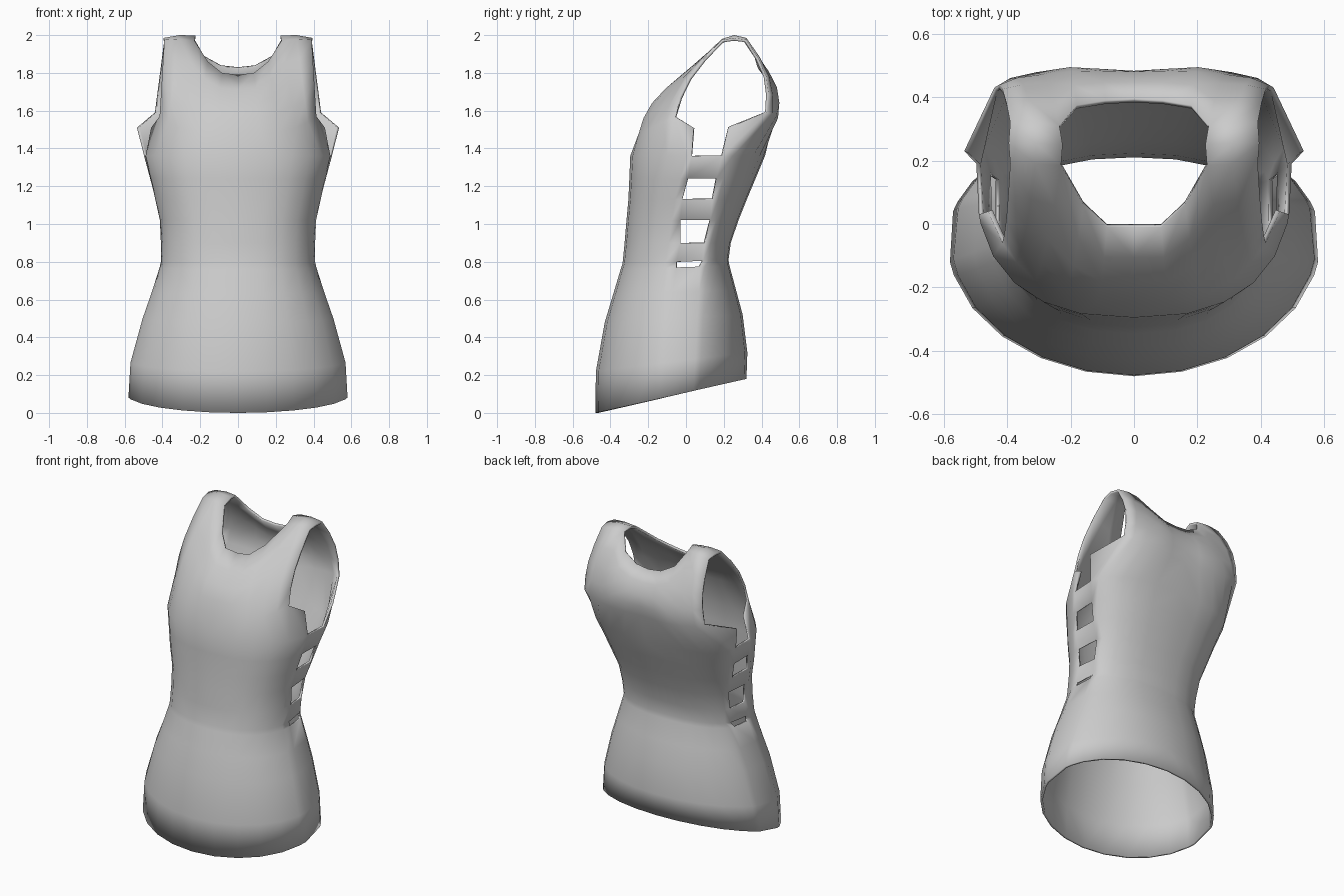
import bpy, bmesh, math
from mathutils import Vector

if "Cube" in bpy.data.objects:
    bpy.data.objects.remove(bpy.data.objects["Cube"])

ANG = [0, 15, 30, 45, 60, 75]

# Body rings: z front, z back, y front, y back, half width, widest y, slit front y, slit back y, roundness
ROWS = [
    (0.00, 0.18, -.480, .320, .588, -.05, -.12, .04, 2.0),
    (0.22, 0.32, -.477, .325, .575, -.05, -.11, .05, 2.0),
    (0.48, 0.52, -.430, .300, .510, -.03, -.09, .06, 2.1),
    (0.63, 0.65, -.385, .265, .460, -.01, -.07, .07, 2.2),
    (0.76, 0.78, -.346, .230, .417, 0.00, -.05, .07, 2.3),
    (0.79, 0.81, -.336, .225, .410, 0.00, -.05, .09, 2.4),
    (0.90, 0.90, -.325, .237, .410, 0.02, -.03, .10, 2.4),
    (1.02, 1.02, -.315, .278, .417, 0.04, -.03, .13, 2.4),
    (1.13, 1.13, -.305, .322, .443, 0.07, -.02, .14, 2.5),
    (1.24, 1.24, -.300, .368, .468, 0.11, 0.01, .16, 2.5),
    (1.36, 1.36, -.295, .418, .498, 0.16, 0.03, .19, 2.5),
]
SLITS = {4, 6, 8, 10}

# Chest ring, carrying the lower edge of the armhole
CHEST_F = [(0, -.25, 1.48), (.12, -.25, 1.48), (.22, -.225, 1.49),
           (.31, -.18, 1.51), (.37, -.12, 1.54), (.415, -.06, 1.57)]
CHEST_S = [(.46, .04, 1.51), (.535, .23, 1.51)]
CHEST_B = [(0, .465, 1.55), (.11, .475, 1.55), (.21, .487, 1.56),
           (.31, .478, 1.57), (.39, .46, 1.58), (.44, .43, 1.59)]
# Necklines and strap ends
NECK_F = [(0, -.01, 1.79), (.085, -.01, 1.80), (.16, .06, 1.86),
          (.23, .185, 1.97), (.31, .19, 1.98), (.39, .19, 1.975)]
NECK_B = [(0, .395, 1.83), (.09, .39, 1.84), (.18, .375, 1.89),
          (.235, .31, 1.985), (.31, .32, 1.985), (.39, .32, 1.975)]

bm = bmesh.new()


def verts(pts):
    return [bm.verts.new(p) for p in pts]


def bridge(a, b, skip=()):
    for j in range(len(a) - 1):
        if j not in skip:
            bm.faces.new((a[j], a[j + 1], b[j + 1], b[j]))


def ring(zf, zb, yf, yb, w, yw, s0, s1, n):
    """Half cross-section from front centre round the side to back centre."""
    def arc(deg, h):
        a = math.radians(deg)
        return w * math.sin(a) ** (2 / n), yw + h * max(math.cos(a), 0) ** (2 / n)

    def side(y):
        h = (yb - yw) if y > yw else (yw - yf)
        return w * (1 - (abs(y - yw) / h) ** n) ** (1 / n), y

    # side columns are spaced so they never pass the slit edges
    front = [arc(a, yf - yw) for a in ANG]
    back = [arc(a, yb - yw) for a in ANG]
    if front[5][1] > s0 - .03:
        front[5] = side(s0 - .03)
    if back[5][1] < s1 + .03:
        back[5] = side(s1 + .03)
    if back[4][1] < s1 + .05:
        back[4] = side(s1 + .055)
    pts = front + [side(s0), side(s1)] + back[::-1]
    return [(x, y, zf + (zb - zf) * (y - yf) / (yb - yf)) for x, y in pts]


# Body with side slits
rings = [verts(ring(*r)) for r in ROWS]
rings.append(verts(CHEST_F + CHEST_S + CHEST_B[::-1]))
for i in range(len(rings) - 1):
    bridge(rings[i], rings[i + 1], {6} if i in SLITS else ())


def panel(base, top, bow):
    """Upper panel rising from the chest ring to the neckline, bowed outward."""
    prev = base
    for k in range(1, 5):
        t = k / 4
        row = []
        for v, p in zip(base, top):
            q = v.co.lerp(Vector(p), t)
            q.y += bow * math.sin(math.pi * t)
            row.append(bm.verts.new(q))
        bridge(prev, row)
        prev = row
    return prev


# Front and back upper panels
front_top = panel(rings[-1][:6], NECK_F, -.05)
back_top = panel(rings[-1][8:], NECK_B[::-1], .05)[::-1]

# Shoulder strap
crest = verts([(.225, .25, 1.998), (.31, .255, 2.0), (.395, .255, 1.985)])
bridge(front_top[3:], crest)
bridge(crest, back_top[3:])

mesh = bpy.data.meshes.new("tank_top")
bm.to_mesh(mesh)
bm.free()
top = bpy.data.objects.new("tank_top", mesh)
bpy.context.collection.objects.link(top)

# Mirror the half and give the cloth thickness
mir = top.modifiers.new("mirror", 'MIRROR')
mir.use_clip = True
thick = top.modifiers.new("cloth", 'SOLIDIFY')
thick.thickness = 0.015
thick.offset = -1

bpy.context.view_layer.objects.active = top
top.select_set(True)
bpy.ops.object.shade_smooth_by_angle(angle=math.radians(50))
